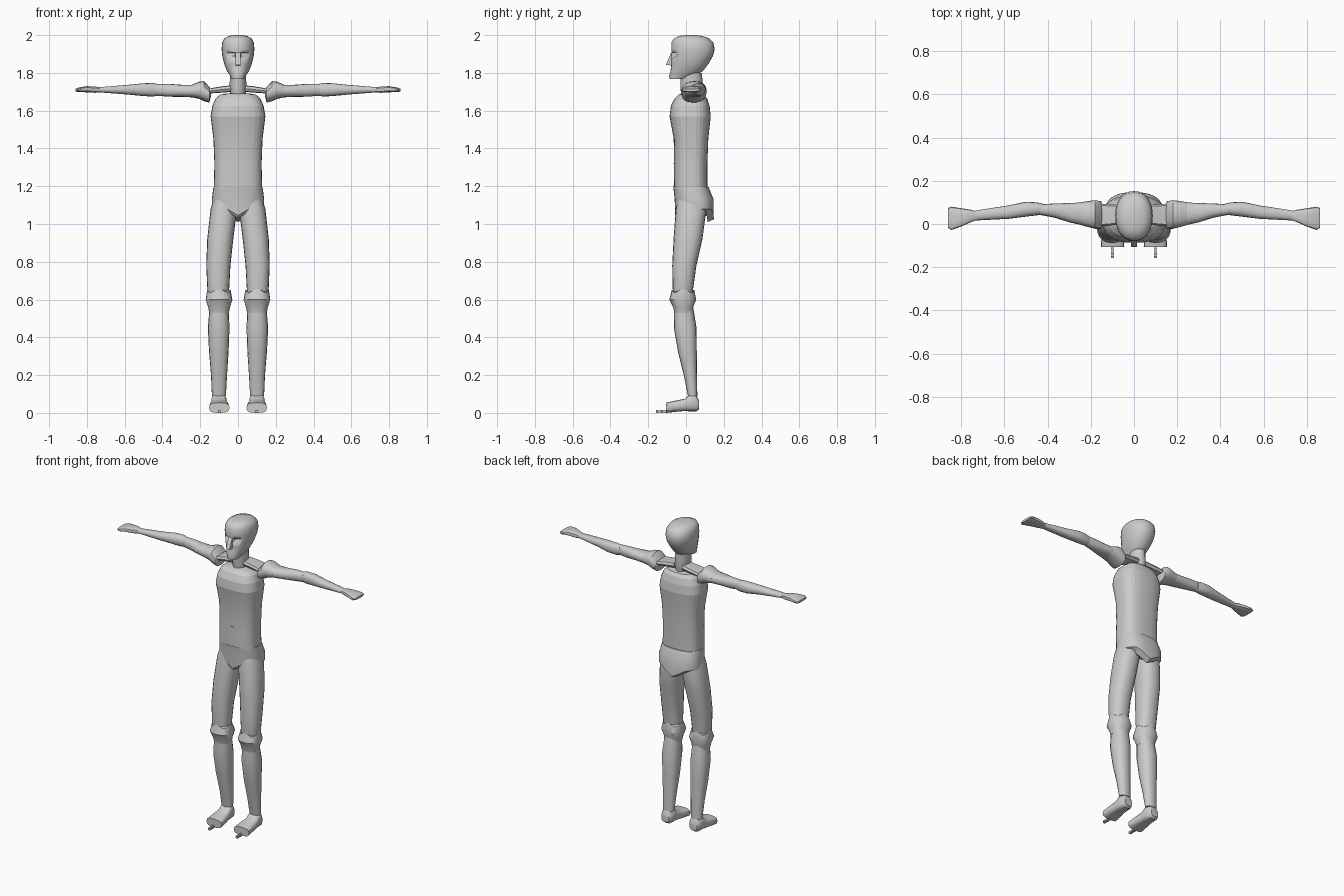
import bpy, bmesh, math

grey = bpy.data.materials.new("plain_grey")
grey.diffuse_color = (0.6, 0.6, 0.6, 1)


def finish(name, bm, mirror=False, angle=35):
    bmesh.ops.recalc_face_normals(bm, faces=bm.faces)
    me = bpy.data.meshes.new(name)
    bm.to_mesh(me)
    bm.free()
    me.materials.append(grey)
    ob = bpy.data.objects.new(name, me)
    bpy.context.collection.objects.link(ob)
    if mirror:
        ob.modifiers.new("mirror", 'MIRROR')
    bpy.ops.object.select_all(action='DESELECT')
    bpy.context.view_layer.objects.active = ob
    ob.select_set(True)
    bpy.ops.object.shade_smooth_by_angle(angle=math.radians(angle))
    return ob


def loft(name, axis, rings, n=20, power=2.3, mirror=False, shift=None, angle=35):
    """Skin rounded rings (t, a0, a1, b0, b1); shift moves ring points along the axis."""
    bm = bmesh.new()
    loops = []
    for k, (t, a0, a1, b0, b1) in enumerate(rings):
        loop = []
        for i in range(n):
            w = 2 * math.pi * i / n
            c, s = math.cos(w), math.sin(w)
            a = (a0 + a1) / 2 + (a1 - a0) / 2 * math.copysign(abs(c) ** (2 / power), c)
            b = (b0 + b1) / 2 + (b1 - b0) / 2 * math.copysign(abs(s) ** (2 / power), s)
            u = t + (shift(k, a, b, w) if shift else 0)
            co = {'x': (u, a, b), 'y': (a, u, b), 'z': (a, b, u)}[axis]
            loop.append(bm.verts.new(co))
        loops.append(loop)
    for p, q in zip(loops, loops[1:]):
        for i in range(n):
            j = (i + 1) % n
            bm.faces.new((p[i], p[j], q[j], q[i]))
    bm.faces.new(loops[0])
    bm.faces.new(loops[-1])
    return finish(name, bm, mirror, angle)


def prism(name, profile, x0, x1, mirror=False):
    """Extrude a (y, z) profile from x0 to x1."""
    bm = bmesh.new()
    f = bm.faces.new([bm.verts.new((x0, y, z)) for y, z in profile])
    new = bmesh.ops.extrude_face_region(bm, geom=[f])['geom']
    bmesh.ops.translate(bm, vec=(x1 - x0, 0, 0),
                        verts=[v for v in new if isinstance(v, bmesh.types.BMVert)])
    return finish(name, bm, mirror)


# Head with cut eye sockets, nose and neck
head = loft("head", 'z', [
    (1.768, -.034, .034, -.086, -.01), (1.785, -.042, .042, -.09, .05),
    (1.81, -.058, .058, -.082, .09), (1.85, -.074, .074, -.077, .12),
    (1.89, -.083, .083, -.077, .143), (1.925, -.087, .087, -.078, .152),
    (1.96, -.084, .084, -.077, .145), (1.983, -.072, .072, -.063, .122),
    (1.996, -.048, .048, -.035, .085), (2.0, -.02, .02, 0, .05)], n=28, power=2.2)
socket = prism("socket_cutter", [(-.12, 1.912), (-.047, 1.905), (-.05, 1.89), (-.12, 1.85)],
               .015, .077, True)
socket.hide_render = True
socket.hide_viewport = True
cut = head.modifiers.new("eye_sockets", 'BOOLEAN')
cut.object = socket
cut.operation = 'DIFFERENCE'
cut.solver = 'EXACT'
prism("nose", [(-.07, 1.912), (-.08, 1.905), (-.106, 1.843), (-.07, 1.838)], -.013, .013)
loft("neck", 'z', [(1.685, -.04, .04, -.025, .08), (1.72, -.045, .045, -.03, .088),
                   (1.80, -.042, .042, -.03, .085)], n=16, power=2)

# Trunk
loft("torso", 'z', [
    (1.185, -.128, .128, -.065, .113), (1.32, -.125, .125, -.064, .113),
    (1.45, -.13, .13, -.065, .118), (1.57, -.145, .145, -.087, .131),
    (1.625, -.136, .136, -.08, .125), (1.665, -.118, .118, -.06, .112),
    (1.685, -.095, .095, -.04, .095), (1.692, -.05, .05, -.015, .06)], n=32, power=2.7, angle=10)
loft("navel", 'y', [(-.067, -.012, .012, 1.317, 1.324), (-.06, -.012, .012, 1.317, 1.324)], n=8)


def hem(k, x, y, w):
    # the lower hem dips between the legs and at the back
    if k > 1:
        return 0
    return -.055 * max(0, 1 - abs(x) / .09) - .02 * (y > .05)


loft("pelvis", 'z', [(1.085, -.112, .112, -.045, .115), (1.10, -.138, .138, -.057, .147),
                     (1.13, -.139, .139, -.06, .146), (1.195, -.13, .13, -.067, .12)],
     n=32, power=2.5, shift=hem)

# Legs
loft("thigh", 'z', [
    (.61, .05, .155, -.066, .033), (.65, .047, .162, -.07, .037),
    (.78, .04, .168, -.073, .055), (.92, .025, .163, -.066, .087),
    (1.08, .005, .145, -.054, .108), (1.13, .005, .13, -.045, .1)], mirror=True)
loft("knee", 'z', [
    (.53, .048, .153, -.062, .038), (.56, .042, .158, -.068, .038),
    (.60, .03, .171, -.088, .054), (.645, .04, .163, -.074, .043)],
     mirror=True, n=24, shift=lambda k, a, b, w: .01 * math.cos(4 * w) if k == 3 else 0)
loft("calf", 'z', [
    (.09, .064, .138, .01, .06), (.2, .058, .143, -.012, .058),
    (.32, .05, .153, -.042, .057), (.45, .045, .16, -.064, .056),
    (.56, .05, .15, -.062, .038)], n=16, mirror=True)
loft("foot", 'y', [
    (.07, .075, .128, .02, .065), (.055, .064, .138, .008, .092),
    (.02, .06, .142, .008, .1), (-.005, .058, .144, .01, .075),
    (-.05, .05, .15, .006, .066), (-.106, .045, .153, 0, .054)],
     n=16, power=3, mirror=True)
for i in range(4):
    y = -.158 + i * .013
    prism("toe_stud", [(y, 0), (y + .01, 0), (y + .01, .014), (y, .014)], .092, .107, True)

# Collar bones: tapered flat plates from the neck to the shoulders
loft("collar_bone", 'x', [(.03, .0, .085, 1.70, 1.735), (.09, -.005, .09, 1.695, 1.728),
                          (.165, -.012, .095, 1.69, 1.715)], n=8, power=4, mirror=True)

# Arms
loft("shoulder", 'x', [
    (.142, .0, .08, 1.68, 1.71), (.152, -.022, .105, 1.643, 1.725),
    (.18, -.022, .11, 1.65, 1.757), (.205, -.016, .107, 1.662, 1.754),
    (.25, -.004, .1, 1.672, 1.735)], n=16, mirror=True)
loft("upper_arm", 'x', [
    (.23, -.008, .1, 1.67, 1.737), (.30, .008, .097, 1.673, 1.737),
    (.37, .03, .095, 1.674, 1.742), (.435, .042, .09, 1.68, 1.742)], n=16, mirror=True)
loft("forearm", 'x', [
    (.42, .045, .094, 1.68, 1.74), (.45, .04, .1, 1.675, 1.746),
    (.50, .034, .103, 1.677, 1.745), (.58, .024, .086, 1.685, 1.737),
    (.735, .016, .062, 1.697, 1.724)], n=16, mirror=True)
loft("hand", 'x', [
    (.728, .018, .058, 1.698, 1.722), (.755, .008, .066, 1.694, 1.728),
    (.80, -.012, .073, 1.697, 1.73), (.845, -.028, .08, 1.698, 1.722),
    (.86, -.018, .074, 1.702, 1.716)], n=14, power=2.8, mirror=True)
